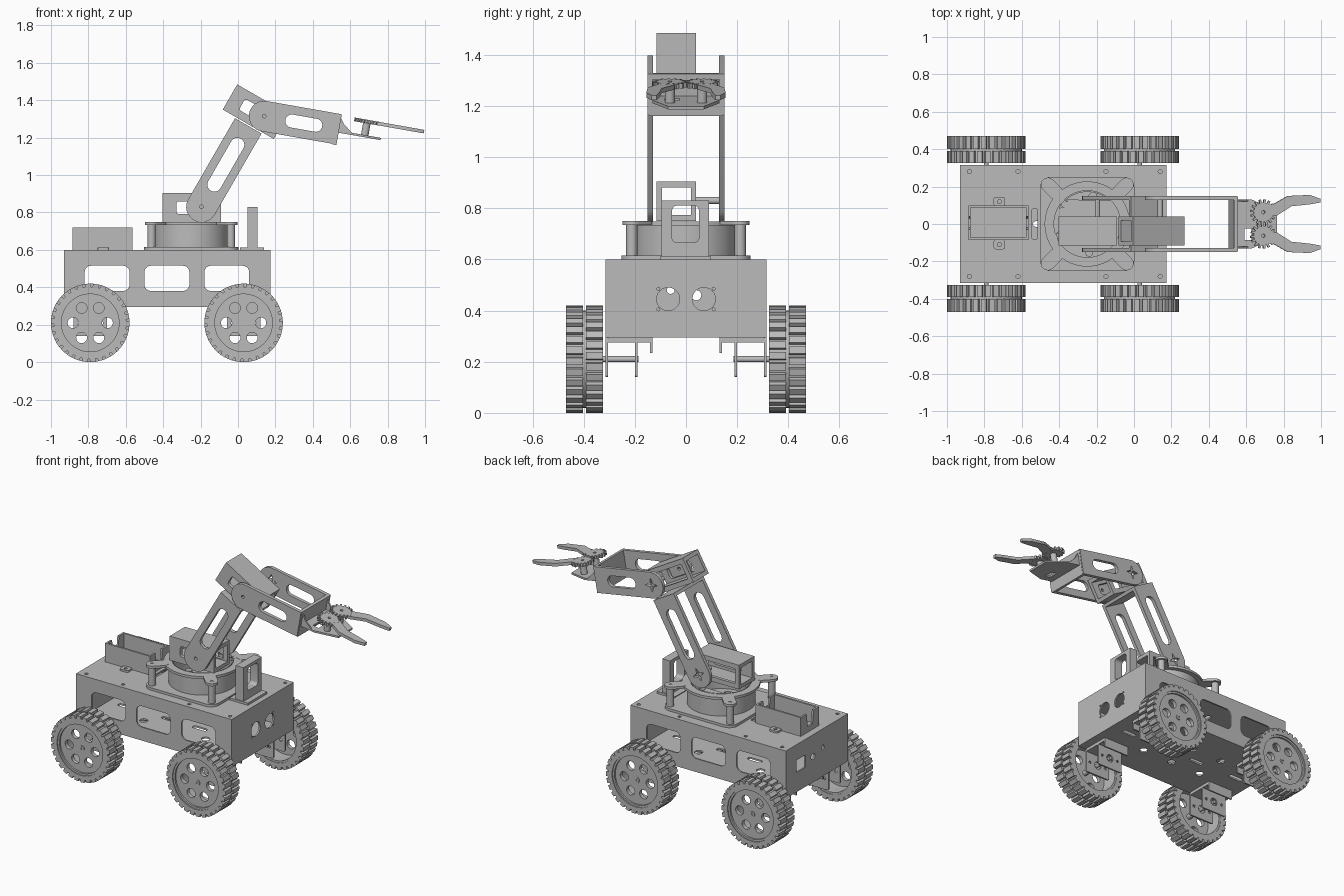
import bpy, bmesh, math
from mathutils import Matrix, Vector

old = bpy.data.objects.get("Cube")
if old:
    bpy.data.objects.remove(old, do_unlink=True)

GREY = (0.5, 0.5, 0.5, 1)
grey = bpy.data.materials.new("plain grey")
grey.use_nodes = True
grey.diffuse_color = GREY
grey.node_tree.nodes["Principled BSDF"].inputs["Base Color"].default_value = GREY

ROT = {"z": Matrix.Identity(4),
       "y": Matrix.Rotation(math.pi / 2, 4, "X"),
       "x": Matrix(((0, 0, 1, 0), (1, 0, 0, 0), (0, 1, 0, 0), (0, 0, 0, 1)))}
AXIS = {"x": Vector((1, 0, 0)), "y": Vector((0, 1, 0)), "z": Vector((0, 0, 1))}
WORLD = Matrix.Identity(4)
curves = []


# --- outlines -------------------------------------------------------------
def circle(cx, cy, r, n=32):
    return [(cx + r * math.cos(math.tau * i / n), cy + r * math.sin(math.tau * i / n)) for i in range(n)]


def rect(cx, cy, w, h, r=0.0, n=6):
    if r == 0:
        return [(cx + sx * w / 2, cy + sy * h / 2) for sx, sy in ((1, 1), (-1, 1), (-1, -1), (1, -1))]
    r = min(r, w / 2 - 1e-4, h / 2 - 1e-4)
    pts = []
    for k, (sx, sy) in enumerate(((1, 1), (-1, 1), (-1, -1), (1, -1))):
        for i in range(n + 1):
            a = (k + i / n) * math.pi / 2
            pts.append((cx + sx * (w / 2 - r) + r * math.cos(a), cy + sy * (h / 2 - r) + r * math.sin(a)))
    return pts


def span(x0, x1, y0, y1, r=0.0):
    return rect((x0 + x1) / 2, (y0 + y1) / 2, x1 - x0, y1 - y0, r)


def gear(cx, cy, teeth, r0, r1, duty, phase=0.0):
    pts = []
    for i in range(teeth):
        for f, r in ((0, r1), (duty, r1), (duty + 0.08, r0), (0.92, r0)):
            a = math.tau * (i + f + phase) / teeth
            pts.append((cx + r * math.cos(a), cy + r * math.sin(a)))
    return pts


def link(length, r):
    arc = [(r * math.cos(a), r * math.sin(a)) for a in (math.pi * (0.5 + i / 16) for i in range(17))]
    return arc + [(length, -r), (length, r)]


def star(r0, r1):
    return [((r1, r0)[i % 2] * math.cos(i * math.pi / 4), (r1, r0)[i % 2] * math.sin(i * math.pi / 4)) for i in range(8)]


def upright(pts):
    return [(-y, x) for x, y in pts]


# --- flat plate with holes, centred at `at` along its thickness axis --------
def plate(name, axis, at, t, outline, holes=(), frame=WORLD):
    cu = bpy.data.curves.new(name, "CURVE")
    cu.dimensions, cu.fill_mode, cu.extrude = "2D", "BOTH", t / 2
    for loop in [outline, *holes]:
        sp = cu.splines.new("POLY")
        sp.points.add(len(loop) - 1)
        for p, (x, y) in zip(sp.points, loop):
            p.co = (x, y, 0, 1)
        sp.use_cyclic_u = True
    ob = bpy.data.objects.new(name, cu)
    ob.matrix_world = frame @ Matrix.Translation(AXIS[axis] * at) @ ROT[axis]
    bpy.context.collection.objects.link(ob)
    curves.append(ob)


# --- chassis box ----------------------------------------------------------
X0, X1 = -0.93, 0.175
screws = [circle(x, y, 0.011, 12) for x in (-0.88, -0.62, -0.15, 0.14) for y in (-0.28, 0.28)]
plate("chassis_top", "z", 0.595, 0.01, span(X0, X1, -0.315, 0.315), screws + [rect(-0.53, 0, 0.03, 0.165, 0.01)])
floor_holes = [circle(x, y, 0.025, 20) for x in (-0.6, -0.38, -0.16) for y in (-0.1, 0.1)]
floor_holes += [rect(x, 0, 0.1, 0.03, 0.015) for x in (-0.8, -0.49, -0.27, 0.04)]
plate("chassis_floor", "z", 0.3, 0.01, span(X0, X1, -0.305, 0.305), floor_holes)
windows = [rect(x, 0.448, 0.24, 0.135, 0.035) for x in (-0.7, -0.38, -0.06)]
for y in (-0.31, 0.31):
    plate("chassis_side", "y", y, 0.01, span(X0, X1, 0.295, 0.59), windows)
eyes = [circle(y, 0.445, 0.045) for y in (-0.07, 0.07)]
eyes += [circle(s * 0.108, z, 0.006, 8) for s in (-1, 1) for z in (0.405, 0.485)]
plate("chassis_nose", "x", X1 - 0.005, 0.01, span(-0.305, 0.305, 0.295, 0.59), eyes)
plate("chassis_tail", "x", X0 + 0.005, 0.01, span(-0.305, 0.305, 0.295, 0.59),
      [rect(0.16, 0.46, 0.09, 0.08), circle(0.04, 0.46, 0.02, 16), circle(-0.06, 0.48, 0.015, 16)])

# --- wheels and motor brackets --------------------------------------------
for x in (-0.79, 0.03):
    for s in (-1, 1):
        c = (x, 0.21)
        bore = [circle(*c, 0.166, 48)]
        plate("tyre_tread_inner", "y", s * 0.358, 0.066, gear(*c, 30, 0.193, 0.21, 0.62), bore)
        plate("tyre_tread_outer", "y", s * 0.436, 0.068, gear(*c, 30, 0.193, 0.21, 0.62, 0.5), bore)
        plate("tyre_core", "y", s * 0.397, 0.13, circle(*c, 0.19, 48), bore)
        plate("wheel_rim", "y", s * 0.396, 0.136, circle(*c, 0.166, 48), [circle(*c, 0.154, 48)])
        lightening = [circle(x + 0.092 * math.cos(a), 0.21 + 0.092 * math.sin(a), 0.029, 20)
                      for a in (math.pi * k / 3 for k in range(6))]
        plate("wheel_disc", "y", s * 0.44, 0.025, circle(*c, 0.156, 48), lightening)
        plate("wheel_hub", "y", s * 0.4, 0.115, circle(*c, 0.017, 20), [circle(*c, 0.006, 10)])
        plate("axle", "y", s * 0.27, 0.17, circle(*c, 0.012, 16))
        for y in (0.31, 0.195):
            plate("motor_bracket_cheek", "y", s * y, 0.01, span(x - 0.09, x + 0.09, 0.14, 0.295, 0.01),
                  [circle(*c, 0.025, 20)] + [circle(x + d, 0.21, 0.009, 10) for d in (-0.06, 0.06)])
        ys = sorted((s * 0.13, s * 0.305))
        plate("motor_bracket_web", "z", 0.286, 0.02, span(x - 0.09, x + 0.09, *ys))
        plate("motor_bracket_lip", "y", s * 0.135, 0.01, span(x - 0.09, x + 0.09, 0.235, 0.28))

# --- battery tray ---------------------------------------------------------
plate("tray_floor", "z", 0.606, 0.012, span(-0.885, -0.565, -0.085, 0.1))
for y in (-0.079, 0.094):
    plate("tray_wall", "y", y, 0.012, span(-0.885, -0.565, 0.6, 0.72))
notched = [(-0.085, 0.6), (0.1, 0.6), (0.1, 0.72), (0.04, 0.72), (0.03, 0.635), (-0.02, 0.635), (-0.03, 0.72), (-0.085, 0.72)]
for x in (-0.879, -0.571):
    plate("tray_end", "x", x, 0.012, notched)
for y in (-0.11, 0.12):
    plate("tray_tab", "z", 0.606, 0.012, rect(-0.72, y, 0.06, 0.05, 0.01), [circle(-0.72, y, 0.011, 12)])

# --- sensor frame ---------------------------------------------------------
plate("sensor_foot", "z", 0.607, 0.014, span(0.01, 0.14, -0.1, 0.095))
plate("sensor_frame", "x", 0.078, 0.055, span(-0.095, 0.09, 0.6, 0.83), [rect(-0.002, 0.738, 0.105, 0.145, 0.02)])

# --- turntable ------------------------------------------------------------
TX = -0.25
posts = [(TX + sx * 0.212, sy * 0.212) for sx in (-1, 1) for sy in (-1, 1)]
plate("turntable_base", "z", 0.608, 0.016, rect(TX, 0, 0.505, 0.505, 0.06))
plate("turntable_wall", "z", 0.68, 0.135, circle(TX, 0, 0.2, 64), [circle(TX, 0, 0.178, 64)])
plate("turntable_ring", "z", 0.741, 0.016, circle(TX, 0, 0.228, 64), [circle(TX, 0, 0.185, 64)])
disc_screws = [circle(x, y, 0.02, 16) for x, y in ((-0.22, 0.15), (-0.37, 0.11), (-0.4, -0.06), (-0.24, -0.155))]
plate("turntable_disc", "z", 0.738, 0.02, circle(TX, 0, 0.174, 64), disc_screws)
for px, py in posts:
    plate("turntable_post", "z", 0.68, 0.135, circle(px, py, 0.022, 20))
    turn = Matrix.Translation((TX, 0, 0)) @ Matrix.Rotation(math.atan2(py, px - TX), 4, "Z")
    plate("turntable_ear", "z", 0.742, 0.016, rect(0.267, 0, 0.136, 0.075, 0.037), [circle(0.3, 0, 0.01, 12)], turn)


# --- arm ------------------------------------------------------------------
def servo_bracket(name, frame):
    # square tube, open at both ends, with a window in each side
    for z in (-0.068, 0.063):
        plate(name + "_deck", "z", z, 0.024, span(-0.21, 0.105, -0.115, 0.04), frame=frame)
    plate(name + "_side", "y", -0.104, 0.022, span(-0.21, 0.105, -0.06, 0.055),
          [span(-0.135, 0.06, -0.038, 0.03, 0.015)], frame)
    plate(name + "_side", "y", 0.03, 0.02, span(-0.21, 0.105, -0.06, 0.055),
          [span(-0.18, 0.075, -0.05, 0.045)], frame)


def arm_pair(name, length, slot, frame, turn):
    for y, hub in ((-0.14, circle(0, 0, 0.01, 12)), (0.14, star(0.015, 0.045))):
        plate(name, "y", y, 0.022, turn(link(length, 0.082)), [turn(hub), turn(slot)], frame)


base = Matrix.Translation((-0.195, 0, 0.83))
lower = base @ Matrix.Rotation(math.radians(30), 4, "Y")
elbow = lower @ Matrix.Translation((0.048, 0, 0.5875))
upper = Matrix.Translation((0.14, 0, 1.315)) @ Matrix.Rotation(math.radians(10), 4, "Y")

servo_bracket("shoulder_servo", base)
arm_pair("lower_arm", 0.5, rect(0.26, 0, 0.32, 0.075, 0.037), lower, upright)
plate("lower_arm_bridge", "z", 0.49, 0.02, span(-0.082, 0.082, -0.15, 0.15), frame=lower)
servo_bracket("elbow_servo", elbow)
arm_pair("upper_arm", 0.405, rect(0.215, 0, 0.2, 0.07, 0.035), upper, list)
plate("upper_arm_end", "x", 0.397, 0.02, span(-0.145, 0.145, -0.085, 0.082), frame=upper)
for f, z, name in ((base, 0, "shoulder_pin"), (upper, 0, "elbow_pin")):
    plate(name, "y", 0.085, 0.1, circle(0, z, 0.014, 16), frame=f)

# --- gripper --------------------------------------------------------------
plate("gripper_plate", "z", -0.012, 0.012,
      [(0.4, -0.13), (0.5, -0.13), (0.635, -0.07), (0.635, 0.07), (0.5, 0.13), (0.4, 0.13)],
      [rect(0.48, -0.055, 0.04, 0.06)], upper)
claw = [(0.547, 0.1), (0.6, 0.105), (0.68, 0.15), (0.8, 0.155), (0.856, 0.135),
        (0.856, 0.115), (0.8, 0.105), (0.7, 0.095), (0.62, 0.045), (0.565, 0.04)]
for s in (-1, 1):
    plate("gripper_gusset", "y", s * 0.125, 0.01, [(0.4, 0.07), (0.43, 0.03), (0.485, -0.012), (0.4, -0.012)], frame=upper)
    plate("gripper_post", "z", 0.025, 0.066, circle(0.547, s * 0.063, 0.02, 20), frame=upper)
    plate("gripper_gear", "z", 0.067, 0.02, gear(0.547, s * 0.063, 16, 0.052, 0.069, 0.4, 0.25 * (s + 1)),
          [circle(0.547, s * 0.063, 0.009, 12)], upper)
    plate("gripper_claw", "z", 0.067, 0.019, [(x, s * y) for x, y in claw], frame=upper)

# --- turn every plate into a clean mesh -----------------------------------
bpy.context.view_layer.update()
deps = bpy.context.evaluated_depsgraph_get()
meshes = [(o.name, o.matrix_world.copy(), bpy.data.meshes.new_from_object(o.evaluated_get(deps))) for o in curves]
for o in curves:
    bpy.data.curves.remove(o.data)
for name, matrix, me in meshes:
    bm = bmesh.new()
    bm.from_mesh(me)
    bmesh.ops.remove_doubles(bm, verts=bm.verts, dist=1e-5)
    bmesh.ops.recalc_face_normals(bm, faces=bm.faces)
    bm.to_mesh(me)
    bm.free()
    me.shade_smooth()
    me.set_sharp_from_angle(angle=math.radians(30))
    me.materials.clear()
    me.materials.append(grey)
    ob = bpy.data.objects.new(name, me)
    ob.matrix_world = matrix
    bpy.context.collection.objects.link(ob)
